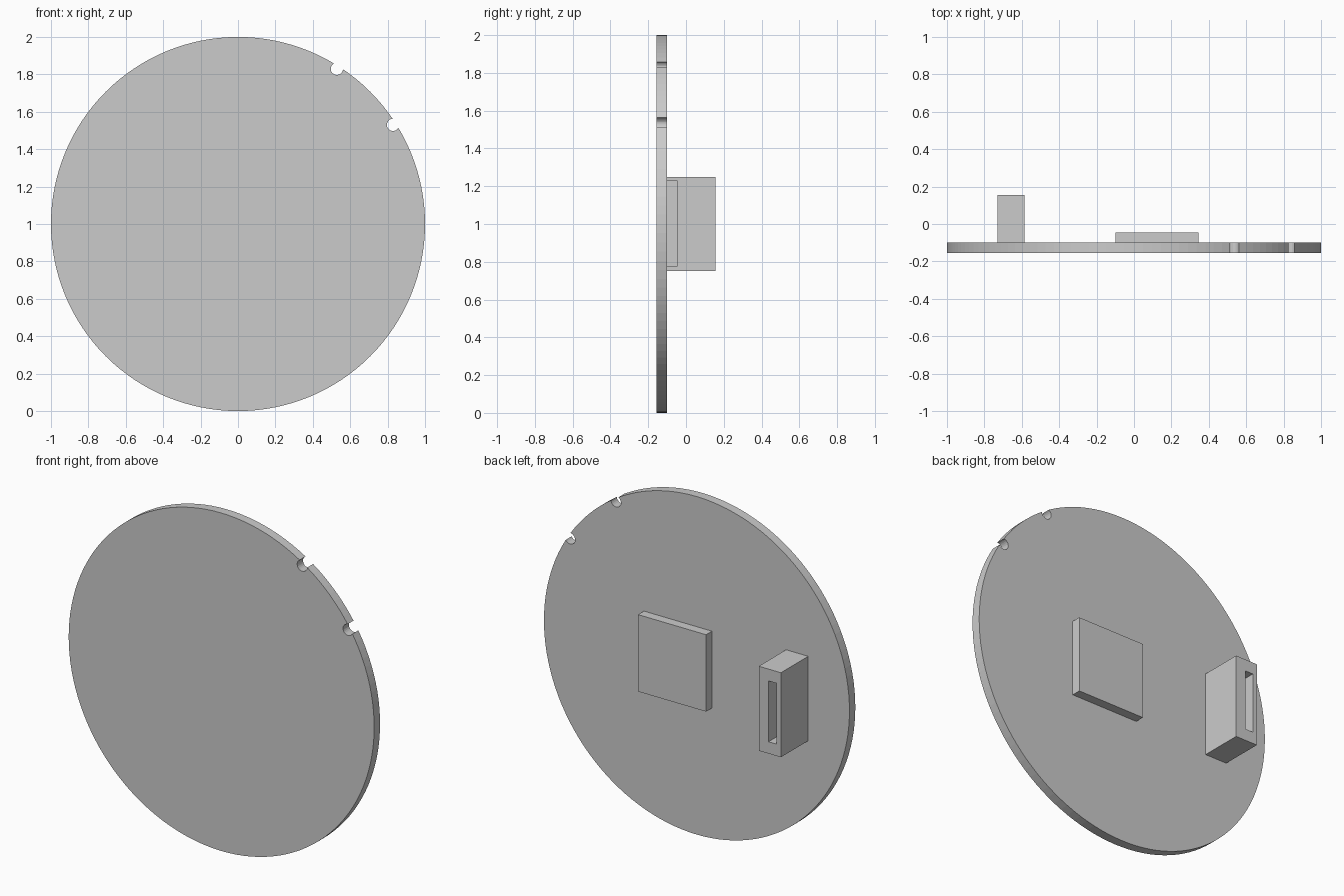
import bpy, bmesh, math

if "Cube" in bpy.data.objects:
    bpy.data.objects.remove(bpy.data.objects["Cube"])

BACK = -0.10      # rear face of the disc
FRONT = -0.155    # front face of the disc


def finish(bm, name):
    bmesh.ops.recalc_face_normals(bm, faces=bm.faces[:])
    mesh = bpy.data.meshes.new(name)
    bm.to_mesh(mesh)
    bm.free()
    obj = bpy.data.objects.new(name, mesh)
    bpy.context.collection.objects.link(obj)
    return obj


def box(x0, x1, y0, y1, z0, z1):
    bm = bmesh.new()
    bmesh.ops.create_cube(bm, size=1)
    for v in bm.verts:
        v.co = (x1 if v.co.x > 0 else x0, y1 if v.co.y > 0 else y0,
                z1 if v.co.z > 0 else z0)
    return bm


# Disc outline: unit circle interrupted by two round notches
def notch(angle, dist=0.984, r=0.033, steps=14):
    cx, cz = dist * math.cos(angle), dist * math.sin(angle)
    # half-angle of the mouth, seen from the notch centre
    a = math.acos((1 - dist * dist - r * r) / (2 * dist * r))
    return [(cx + r * math.cos(angle - a - t), cz + r * math.sin(angle - a - t))
            for t in [(2 * math.pi - 2 * a) * i / steps for i in range(steps + 1)]]


angles = [math.radians(32.6), math.radians(57.5)]
notches = [notch(a) for a in angles]
outline = []
for i, pts in enumerate(notches):
    outline += pts
    nxt = notches[(i + 1) % 2][0]
    start = math.atan2(pts[-1][1], pts[-1][0])
    span = (math.atan2(nxt[1], nxt[0]) - start) % (2 * math.pi)
    n = max(2, round(span / (2 * math.pi) * 128))
    outline += [(math.cos(start + span * k / n), math.sin(start + span * k / n))
                for k in range(1, n)]

bm = bmesh.new()
face = bm.faces.new([bm.verts.new((x, FRONT, 1 + z)) for x, z in outline])
ext = bmesh.ops.extrude_face_region(bm, geom=[face], use_keep_orig=True)
bmesh.ops.translate(bm, vec=(0, BACK - FRONT, 0),
                    verts=[g for g in ext["geom"] if isinstance(g, bmesh.types.BMVert)])
finish(bm, "disc")

# Flat square plate on the back
finish(box(-0.10, 0.345, BACK, -0.045, 0.775, 1.23), "chip_plate")

# Socket block with a deep slot in its rear face
bm = box(-0.73, -0.585, BACK, 0.155, 0.75, 1.25)
rear = max(bm.faces, key=lambda f: f.calc_center_median().y)
for depth_y in (0.155, -0.05):
    mid = rear.calc_center_median()
    bmesh.ops.inset_region(bm, faces=[rear], thickness=0.01)
    for v in rear.verts:
        v.co = (-0.649 if v.co.x > mid.x else -0.702, depth_y,
                1.18 if v.co.z > mid.z else 0.82)
finish(bm, "socket_block")
